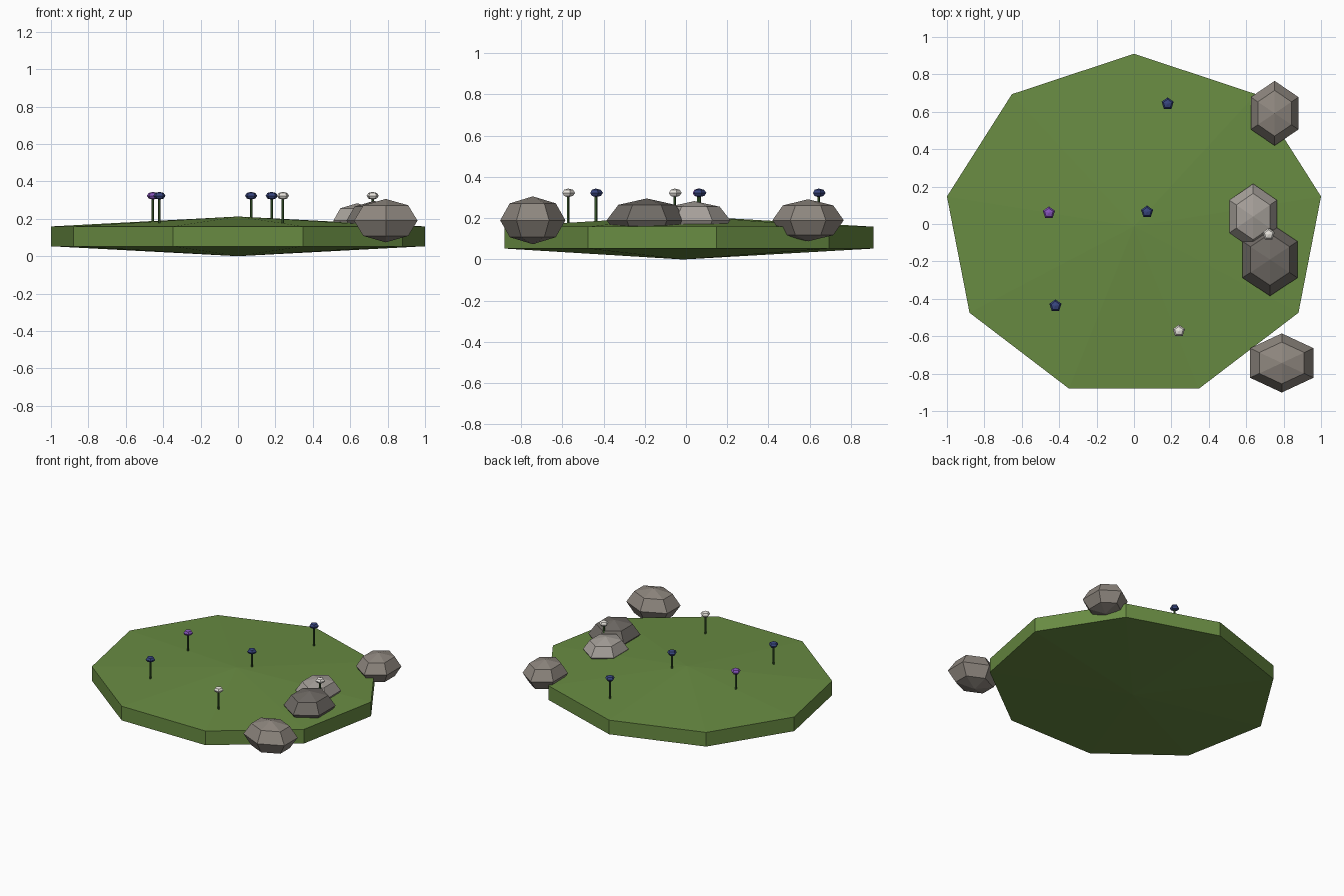
import bpy

if "Cube" in bpy.data.objects:
    bpy.data.objects.remove(bpy.data.objects["Cube"])


def material(name, rgb):
    m = bpy.data.materials.new(name)
    m.diffuse_color = (*rgb, 1)
    m.use_nodes = True
    m.node_tree.nodes["Principled BSDF"].inputs["Base Color"].default_value = m.diffuse_color
    return m


def finish(name, mat):
    ob = bpy.context.object
    ob.name = name
    ob.data.materials.append(mat)
    return ob


def faceted_ball(name, loc, radii, segments, rings, mat):
    bpy.ops.mesh.primitive_uv_sphere_add(segments=segments, ring_count=rings, radius=1, location=loc)
    ob = finish(name, mat)
    ob.scale = radii
    return ob


grass = material("grass", (0.14, 0.26, 0.055))
stem_green = material("stem_green", (0.04, 0.10, 0.025))
stone_mid = material("stone_mid", (0.27, 0.24, 0.21))
stone_light = material("stone_light", (0.38, 0.35, 0.32))
stone_dark = material("stone_dark", (0.16, 0.145, 0.13))
petals = {
    "blue": material("petal_blue", (0.04, 0.06, 0.21)),
    "purple": material("petal_purple", (0.24, 0.09, 0.50)),
    "white": material("petal_white", (0.80, 0.77, 0.72)),
}

# Grassy mound: a flattened nine-sided ball whose middle band is the rim
faceted_ball("ground", (0, -0.013, 0.106),
             (1.0154 / 0.866, 0.923 / 0.866, 0.106), 9, 3, grass)

# Rocks: flattened six-sided balls sitting half in the ground
rocks = [
    ((0.79, -0.743), (0.196, 0.158, 0.116), stone_mid),
    ((0.752, 0.592), (0.147, 0.173, 0.102), stone_mid),
    ((0.637, 0.04), (0.147, 0.175, 0.093), stone_light),
    ((0.727, -0.19), (0.170, 0.195, 0.106), stone_dark),
]
for i, ((x, y), radii, mat) in enumerate(rocks, 1):
    faceted_ball(f"rock_{i}", (x, y, 0.19), radii, 6, 4, mat)

# Flowers: thin stem with a five-sided bloom
flowers = [
    (0.18, 0.643, "blue"), (0.07, 0.065, "blue"), (-0.42, -0.437, "blue"),
    (-0.455, 0.06, "purple"), (0.24, -0.572, "white"), (0.72, -0.055, "white"),
]
for i, (x, y, colour) in enumerate(flowers, 1):
    bpy.ops.mesh.primitive_cylinder_add(vertices=5, radius=0.007, depth=0.16, location=(x, y, 0.24))
    finish(f"flower_stem_{i}", stem_green)
    faceted_ball(f"flower_bloom_{i}", (x, y, 0.323), (0.034, 0.034, 0.021), 5, 4, petals[colour])
